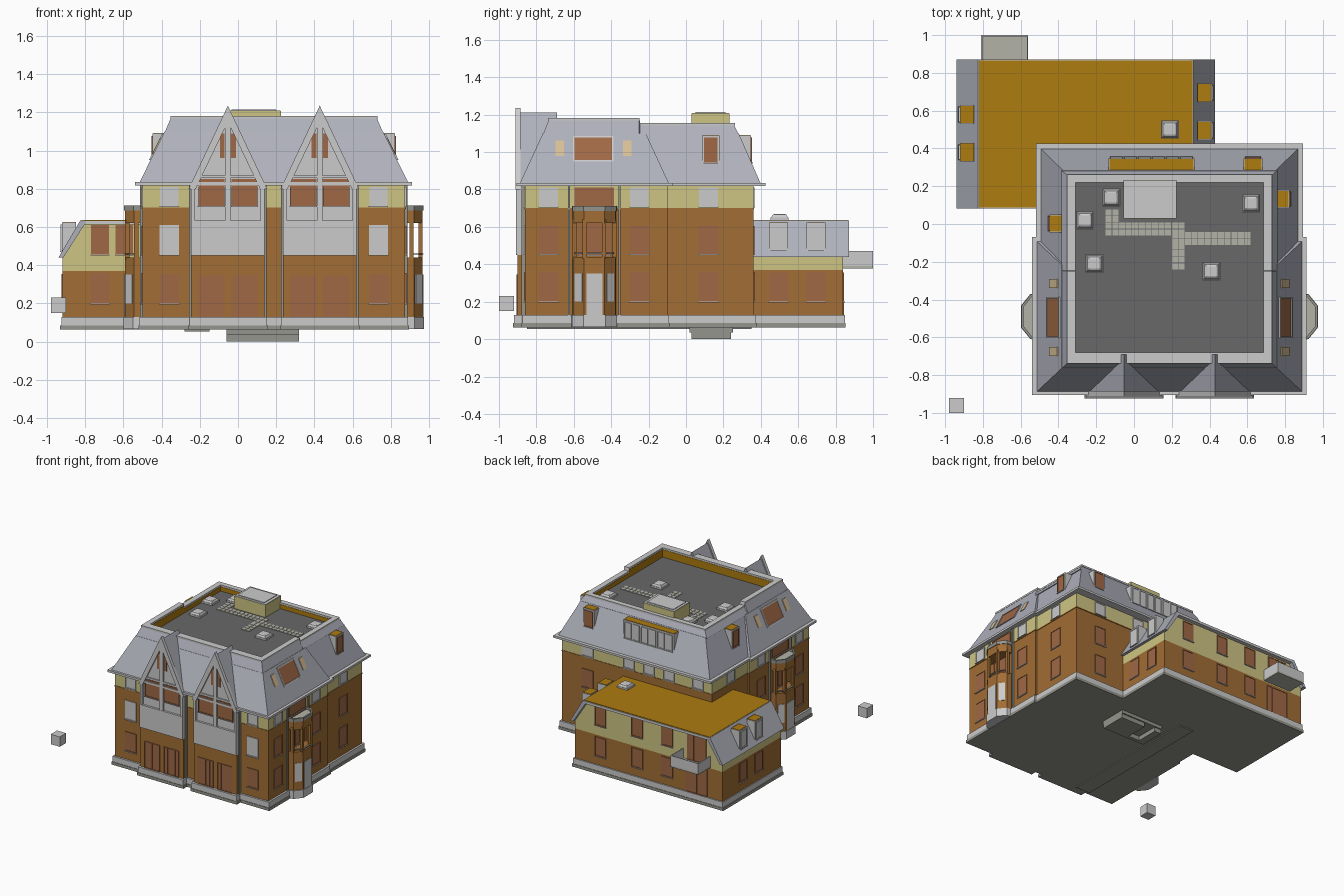
import bpy, bmesh
from mathutils import Vector

if "Cube" in bpy.data.objects:
    bpy.data.objects.remove(bpy.data.objects["Cube"])

COL = dict(brick=(.36, .155, .035), cream=(.62, .56, .23), ochre=(.42, .2, .005), pane=(.35, .14, .06),
           slate=(.43, .44, .50), deck=(.14, .14, .14), base=(.30, .30, .27), tan=(.68, .52, .30),
           tile=(.45, .45, .39), trim=(.62, .62, .62), grey=None)
MATS, PARTS = {}, {}
for k, c in COL.items():
    if c:
        MATS[k] = bpy.data.materials.new(k)
        MATS[k].diffuse_color = (*c, 1)


def mx(x):  # mirror across the main block's centre line
    return .375 - x


def loft(name, mat, rings, closed=False):
    """Skin between rings of points; caps the ends, or joins last to first."""
    bm = PARTS.setdefault((name, mat), bmesh.new())
    vs = [[bm.verts.new(p) for p in r] for r in rings]
    n = len(vs[0])
    pairs = list(zip(vs, vs[1:])) + ([(vs[-1], vs[0])] if closed else [])
    for a, b in pairs:
        for i in range(n):
            j = (i + 1) % n
            bm.faces.new((a[i], a[j], b[j], b[i]))
    if not closed:
        bm.faces.new(vs[0][::-1])
        bm.faces.new(vs[-1])


def rect(x0, x1, y0, y1, z):
    return [(x0, y0, z), (x1, y0, z), (x1, y1, z), (x0, y1, z)]


def rim(x, y0, y1, zf, zr):
    """Parapet outline, stepping from the front height down to the rear height."""
    half = [(x, y0, zf), (x, -.25, zf), (x, -.245, zr), (x, y1, zr)]
    return [(.1875 + x, y, z) for x, y, z in half] + [(.1875 - x, y, z) for x, y, z in half[::-1]]


def box(name, mat, x0, x1, y0, y1, z0, z1):
    loft(name, mat, [rect(x0, x1, y0, y1, z0), rect(x0, x1, y0, y1, z1)])


def prism_y(name, mat, prof, y0, y1):
    loft(name, mat, [[(x, y, z) for x, z in prof] for y in (y0, y1)])


def prism_z(name, mat, prof, z0, z1):
    loft(name, mat, [[(x, y, z) for x, y in prof] for z in (z0, z1)])


def slab(name, mat, side, plane, u0, u1, z0, z1, d0, d1):
    """Box on a wall: u runs along the wall, d is distance outwards."""
    s = 1 if side in 'RB' else -1
    a, b = sorted((plane + s * d0, plane + s * d1))
    if side in 'LR':
        box(name, mat, a, b, u0, u1, z0, z1)
    else:
        box(name, mat, u0, u1, a, b, z0, z1)


def window(side, plane, u0, u1, z0, z1, mat='pane', bars=0, f=.005):
    slab('window_panes', mat, side, plane, u0, u1, z0, z1, -.01, .002)
    for a, b, c, d in ((u0, u0 + f, z0, z1), (u1 - f, u1, z0, z1), (u0, u1, z0, z0 + f), (u0, u1, z1 - f, z1)):
        slab('window_frames', mat, side, plane, a, b, c, d, -.01, .006)
    for i in range(bars):
        u = u0 + (u1 - u0) * (i + 1) / (bars + 1)
        slab('window_frames', mat, side, plane, u - f / 2, u + f / 2, z0, z1, -.01, .005)
    slab('window_sills', 'trim', side, plane, u0 - .003, u1 + .003, z0 - .005, z0, -.01, .01)


def dormer(side, plane, u0, u1, z0, z1, depth, panes=1, mat='pane'):
    slab('dormers', 'trim', side, plane, u0, u1, z0, z1 - .003, -depth, 0)
    slab('dormer_roofs', 'ochre', side, plane, u0 + .004, u1 - .004, z1 - .006, z1, -depth, -.004)
    w = (u1 - u0 - .01) / panes
    for i in range(panes):
        a = u0 + .005 + i * w
        window(side, plane, a + .006, a + w - .006, z0 + .02, z1 - .015, mat)


# main block: wide front section and narrower rear section
for x0, x1, y0, y1 in ((-.5, .875, -.86, -.1), (-.485, .86, -.12, .36)):
    box('main_brick_walls', 'brick', x0, x1, y0, y1, .08, .70)
    box('main_upper_walls', 'cream', x0, x1, y0, y1, .70, .82)
    box('belt_course', 'brick', x0 - .004, x1 + .004, y0 - .004, y1 + .004, .694, .702)
for r in ((-.54, .912, -.905, -.07), (-.52, .895, -.1, .425)):
    box('eaves', 'trim', *r, .818, .835)

# plinth and ground slab under each footprint
for x0, x1, y0, y1 in ((-.515, .89, -.875, -.09), (-.5, .875, -.12, .375), (-.925, .42, .085, .85),
                       (-.255, .15, -.92, -.8), (mx(.15), mx(-.255), -.92, -.8)):
    box('plinth', 'grey', x0, x1, y0, y1, .08, .13)
    box('ground_slab', 'base', x0 - .006, x1 + .006, y0 - .004, y1 + .004, .062, .085)
for r in ((-.06, .32, .02, .25, .035, .065), (.1, .32, .03, .24, 0, .036), (-.06, 0, .03, .24, 0, .036), (-.06, .32, .03, .06, 0, .036)):
    box('cellar_pit', 'base', *r)
box('footing_strip', 'base', -.28, -.15, -.85, .35, .054, .065)

# mansard roof, recessed deck and parapet
loft('mansard_front', 'slate', [rect(-.517, .892, -.89, -.09, .83), rect(-.384, .759, -.765, -.215, 1.1)])
loft('mansard_rear', 'slate', [rect(-.495, .87, -.4, .40, .83), rect(-.374, .749, -.4, .282, 1.1)])
box('roof_deck', 'deck', -.33, .71, -.70, .24, 1.09, 1.106)
for name, mat, a, b, dz in (('parapet', 'slate', (.5715, -.765, .282, 1.095, 1.095), (.54, -.735, .258, 1.168, 1.142), 0),):
    loft(name, mat, [rim(*a), rim(*b), rim(.5, -.682, .222, 1.168, 1.142), rim(.5, -.682, .222, 1.095, 1.095)], True)
loft('parapet_lining', 'ochre', [rim(.501, -.683, .223, 1.1, 1.1), rim(.501, -.683, .223, 1.167, 1.141),
                                 rim(.497, -.679, .219, 1.167, 1.141), rim(.497, -.679, .219, 1.1, 1.1)], True)
loft('parapet_coping', 'grey', [rim(.542, -.738, .262, 1.168, 1.142), rim(.542, -.738, .262, 1.182, 1.156),
                                rim(.498, -.68, .22, 1.182, 1.156), rim(.498, -.68, .22, 1.168, 1.142)], True)

# deck furniture: lift house, skylights and paving
box('lift_house', 'cream', -.055, .225, .03, .232, 1.1, 1.206)
box('lift_house_cap', 'grey', -.053, .223, .032, .23, 1.2, 1.209)
box('lift_house_cap', 'grey', -.035, .2, .05, .212, 1.2, 1.214)
for x, y, z in ((-.12, .14, 1.1), (-.26, .02, 1.1), (-.21, -.21, 1.1), (.41, -.25, 1.1), (.62, .11, 1.1), (.19, .5, .63)):
    box('skylight_kerbs', 'trim', x - .048, x + .048, y - .048, y + .048, z, z + .02)
    loft('skylight_domes', 'grey', [rect(x - k, x + k, y - k, y + k, z + h) for k, h in ((.044, .02), (.036, .035), (.026, .04))])
for x0, y0, nx, ny in ((-.15, -.06, 6, 1), (.2, -.11, 6, 1), (-.15, .01, 1, 1), (.2, -.24, 1, 2)):
    for i in range(nx):
        for j in range(ny):
            x, y = x0 + i * .07, y0 + j * .07
            for dx, dy in ((0, 0), (.035, 0), (0, .035), (.035, .035)):
                box('deck_paving', 'tile', x + dx, x + dx + .032, y + dy, y + dy + .032, 1.1, 1.11)

# main dormers
dormer('R', .822, .085, .18, .925, 1.092, .085)
dormer('L', -.448, -.045, .05, .925, 1.092, .085)
dormer('B', .348, -.135, .32, .925, 1.092, .085, 6, 'grey')
dormer('B', .348, .58, .68, .925, 1.092, .085)


def roof_panel(name, mat, y0, y1, z0, z1, t):
    """Panel lying in both side slopes of the front mansard."""
    for m in (False, True):
        rings = []
        for d in (-.03, t):
            pts = [(.892 - .493 * (z - .83) + d, y, z) for y, z in ((y0, z0), (y1, z0), (y1, z1), (y0, z1))]
            rings.append([(mx(x) if m else x, y, z) for x, y, z in pts])
        loft(name, mat, rings)


# large roof windows with a light frame, flanked by small ones
roof_panel('roof_windows', 'pane', -.597, -.393, .957, 1.078, .003)
for a, b, c, d in ((-.603, -.595, .95, 1.085), (-.395, -.387, .95, 1.085), (-.603, -.387, .95, .958), (-.603, -.387, 1.077, 1.085)):
    roof_panel('roof_window_frames', 'trim', a, b, c, d, .008)
for y in (-.675, -.315):
    roof_panel('small_roof_windows', 'tan', y - .023, y + .023, .98, 1.062, .006)

# front gabled projections
for c in (-.053, mx(-.053)):
    L, R = c - .192, c + .192
    box('projection_brick', 'brick', L, R, -.9, -.8, .08, .45)
    box('projection_upper', 'grey', L, R, -.893, -.8, .45, .82)
    prism_y('gable_roofs', 'slate', [(c - .2, .8), (c, 1.212), (c + .2, .8)], -.89, -.69)
    prism_y('gable_faces', 'grey', [(c - .185, .81), (c, 1.19), (c + .185, .81)], -.896, -.885)
    prism_y('gable_bargeboards', 'grey', [(c - .205, .8), (c, 1.235), (c + .205, .8), (c + .168, .8), (c, 1.15), (c - .168, .8)], -.912, -.885)
    box('balcony_panels', 'grey', L, R, -.91, -.88, .45, .635)
    box('gable_posts', 'grey', c - .014, c + .014, -.908, -.88, .45, 1.15)
    for u in (L + .01, R - .01):
        box('gable_posts', 'grey', u - .01, u + .01, -.908, -.86, .45, .82)
    box('gable_rails', 'grey', c - .15, c + .15, -.905, -.88, .855, .87)
    for s in (-1, 1):
        a, b = sorted((c + s * .018, c + s * .155))
        window('F', -.896, a, b, .71, .85)
        window('F', -.9, a, b, .13, .345, bars=3)
        a, b = sorted((c + s * .017, c + s * .042))
        prism_y('gable_slit_windows', 'pane', [(a, .96), (b, .96), (b, 1.09), (a, 1.09)], -.9, -.88)
    for u in (L - .006, R + .006):
        box('downpipes', 'base', u - .005, u + .005, -.88, -.855, .08, .82)

# windows of the main walls
for u in (-.36, mx(-.36)):
    window('F', -.86, u - .05, u + .05, .20, .355)
    window('F', -.86, u - .05, u + .05, .455, .61, 'grey')
    window('F', -.86, u - .048, u + .048, .71, .81, 'grey')
for side in 'LR':
    for y in (-.735, -.25, .12):
        p = .875 if y < -.1 else .86
        p = p if side == 'R' else (-.5 if y < -.1 else -.485)
        if side == 'R' or y < 0:
            window(side, p, y - .053, y + .053, .20, .36)
            window(side, p, y - .053, y + .053, .455, .605)
        window(side, p, y - .05, y + .05, .71, .81, 'grey')
    p = .875 if side == 'R' else -.5
    window(side, p, -.595, -.385, .71, .81)
    window(side, p, -.575, -.405, .45, .62, bars=2)
    for y in (-.625, -.355):
        slab('downpipes', 'base', side, p, y - .005, y + .005, .08, .82, 0, .012)
for x in (-.36, -.1, .08, .26, .63):
    window('B', .36, x - .05, x + .05, .71, .81, 'grey')
for z0, z1 in ((.2, .36), (.455, .605)):
    window('B', .36, .58, .68, z0, z1)

# side bays: solid below, open loggia above, small terrace on top
BAY = [(.86, -.607), (.92, -.603), (.967, -.545), (.967, -.435), (.92, -.377), (.86, -.373)]
for m in (False, True):
    f = (lambda p: (mx(p[0]), p[1])) if m else (lambda p: p)
    grow = lambda k: [f((.86 + (x - .86) * k, -.49 + (y + .49) * k)) for x, y in BAY]
    prism_z('bay_base', 'grey', grow(1.06), .065, .13)
    prism_z('bay_walls', 'brick', grow(1), .08, .44)
    prism_z('bay_walls', 'brick', grow(1), .62, .69)
    prism_z('bay_terrace', 'tile', grow(.95), .688, .694)
    loft('bay_parapet', 'base', [[(*p, z) for p in grow(k)] for k, z in ((1.04, .685), (1.04, .712), (.93, .712), (.93, .685))], True)
    for x, y in BAY[1:5]:
        x, y = f((x - .012, y * .94 - .49 * .06))
        box('bay_posts', 'brick', x - .011, x + .011, y - .011, y + .011, .43, .64)
    for a, b in zip(BAY[1:4], BAY[2:5]):
        a, b = Vector(a), Vector(b)
        d = (b - a).normalized()
        n = Vector((d.y, -d.x))
        a, b = a + d * .012, b - d * .012
        quad = [f(tuple(p)) for p in (a - n * .01, b - n * .01, b + n * .004, a + n * .004)]
        prism_z('bay_panes', 'grey', quad, .13 if abs(d.x) < .01 else .2, .35)
        prism_z('bay_rails', 'base', quad, .455, .462)

# rear annex
box('annex_brick_walls', 'brick', -.918, .408, .095, .84, .08, .37)
prism_y('annex_upper_walls', 'cream', [(-.918, .37), (.408, .37), (.408, .45), (.305, .622), (-.815, .622), (-.918, .45)], .095, .84)
for flip in (False, True):
    g = [(-.94, .44), (-.825, .635), (-.8, .635), (-.8, .618), (-.914, .44)]
    prism_y('annex_roof_slopes', 'slate', [((-.51 - x) if flip else x, z) for x, z in g], .082, .872)
box('annex_flat_roof', 'ochre', -.82, .31, .088, .866, .615, .637)
box('annex_roof_trim', 'trim', -.82, .31, .082, .872, .612, .632)
for y in (.495, .695):
    dormer('R', .412, y - .05, y + .05, .455, .627, .075, mat='grey')
    window('R', .408, y - .05, y + .05, .20, .355)
for y in (.38, .58):
    dormer('L', -.922, y - .05, y + .05, .455, .627, .075, mat='grey')
    window('L', -.918, y - .05, y + .05, .20, .355)
for x in (.18, -.15, -.42):
    window('B', .84, x - .05, x + .05, .20, .355)
    window('B', .84, x - .05, x + .05, .45, .60)
window('B', .84, -.78, -.59, .13, .35, bars=3)
window('B', .84, -.77, -.6, .39, .6, bars=2)
window('F', .095, -.77, -.675, .20, .36)
window('F', .095, -.77, -.675, .455, .61)
window('F', .095, -.64, -.55, .455, .61)

# rear balcony
box('balcony_floor', 'tile', -.81, -.56, .84, 1, .378, .392)
for r in ((-.81, -.803, .84, 1), (-.567, -.56, .84, 1), (-.81, -.56, .993, 1)):
    box('balcony_parapet', 'grey', *r, .38, .47)

# detached block beside the house
box('loose_block', 'grey', -.98, -.9, -1, -.92, .15, .23)

for (name, mat), bm in PARTS.items():
    bmesh.ops.recalc_face_normals(bm, faces=bm.faces[:])
    me = bpy.data.meshes.new(name)
    bm.to_mesh(me)
    bm.free()
    if mat in MATS:
        me.materials.append(MATS[mat])
    bpy.context.collection.objects.link(bpy.data.objects.new(name, me))

for m in bpy.data.materials:
    if m.users and not m.is_grease_pencil:
        m.use_nodes = True
        m.node_tree.nodes["Principled BSDF"].inputs["Base Color"].default_value = m.diffuse_color
